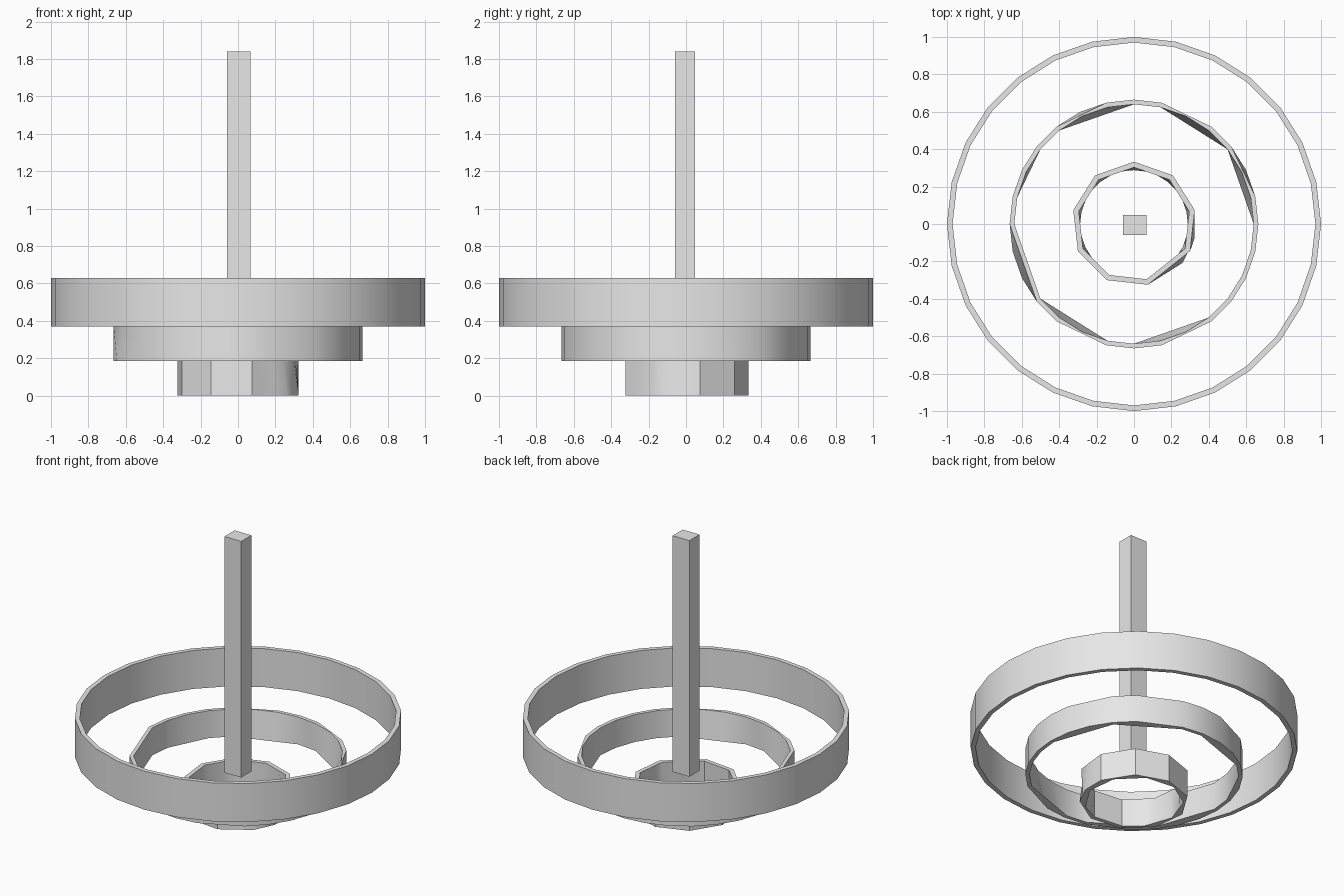
import bpy, bmesh, math
from mathutils import Vector

cube = bpy.data.objects.get("Cube")
if cube:
    bpy.data.objects.remove(cube, do_unlink=True)

N = 28  # sides of a full ring

grey = bpy.data.materials.new("light grey")
grey.diffuse_color = (0.8, 0.8, 0.8, 1)
grey.use_nodes = True
grey.node_tree.nodes["Principled BSDF"].inputs["Base Color"].default_value = (0.8, 0.8, 0.8, 1)


def loop_points(radius, z, kept):
    """Points of a circle, clockwise from +y; corners not kept lie on the chord."""
    def corner(k):
        a = math.tau * k / N
        return Vector((radius * math.sin(a), radius * math.cos(a), z))
    points = []
    for k in range(N):
        a, b = k, k
        while a % N not in kept:
            a -= 1
        while b % N not in kept:
            b += 1
        t = (k - a) / (b - a) if b > a else 0
        points.append(corner(a).lerp(corner(b), t))
    return points


def finish(name, bm):
    bmesh.ops.recalc_face_normals(bm, faces=bm.faces[:])
    mesh = bpy.data.meshes.new(name)
    bm.to_mesh(mesh)
    bm.free()
    mesh.materials.append(grey)
    obj = bpy.data.objects.new(name, mesh)
    bpy.context.collection.objects.link(obj)
    return obj


def ring(name, r_out, r_in, z0, z1, out_top, out_bot, in_top, in_bot):
    """Square-section hoop from four corner loops."""
    bm = bmesh.new()
    specs = [(r_out, z0, out_bot), (r_out, z1, out_top),
             (r_in, z1, in_top), (r_in, z0, in_bot)]
    loops = [[bm.verts.new(p) for p in loop_points(*s)] for s in specs]
    for i in range(4):
        a, b = loops[i], loops[(i + 1) % 4]
        for k in range(N):
            n = (k + 1) % N
            bm.faces.new((a[k], a[n], b[n], b[k]))
    obj = finish(name, bm)
    bpy.ops.object.select_all(action='DESELECT')
    obj.select_set(True)
    bpy.context.view_layer.objects.active = obj
    bpy.ops.object.shade_smooth_by_angle(angle=math.radians(30))


full = set(range(N))

# Outer hoop, fully round
ring("outer_ring", 1.0, 0.97, 0.37, 0.63, full, full, full, full)

# Middle hoop with some corners cut away
ring("middle_ring", 0.665, 0.64, 0.185, 0.37,
     full - {2, 5, 12, 16, 19, 20, 26}, full - {2, 12, 16},
     full - {19, 20}, full - {2, 3, 5, 6, 12, 13, 16, 17, 19, 20, 23, 26, 27})

# Inner hoop, coarsely faceted
top = {0, 3, 6, 9, 13, 16, 19, 22, 25}
ring("inner_ring", 0.333, 0.303, 0.0, 0.185,
     top, (top - {9}) | {8, 10}, top, {2, 5, 8, 11, 13, 16, 18, 21, 24, 27})

# Square centre post
bm = bmesh.new()
bmesh.ops.create_cube(bm, size=1)
bmesh.ops.scale(bm, vec=(0.125, 0.108, 1.595), verts=bm.verts[:])
bmesh.ops.translate(bm, vec=(0.003, -0.005, 1.0425), verts=bm.verts[:])
finish("centre_post", bm)
